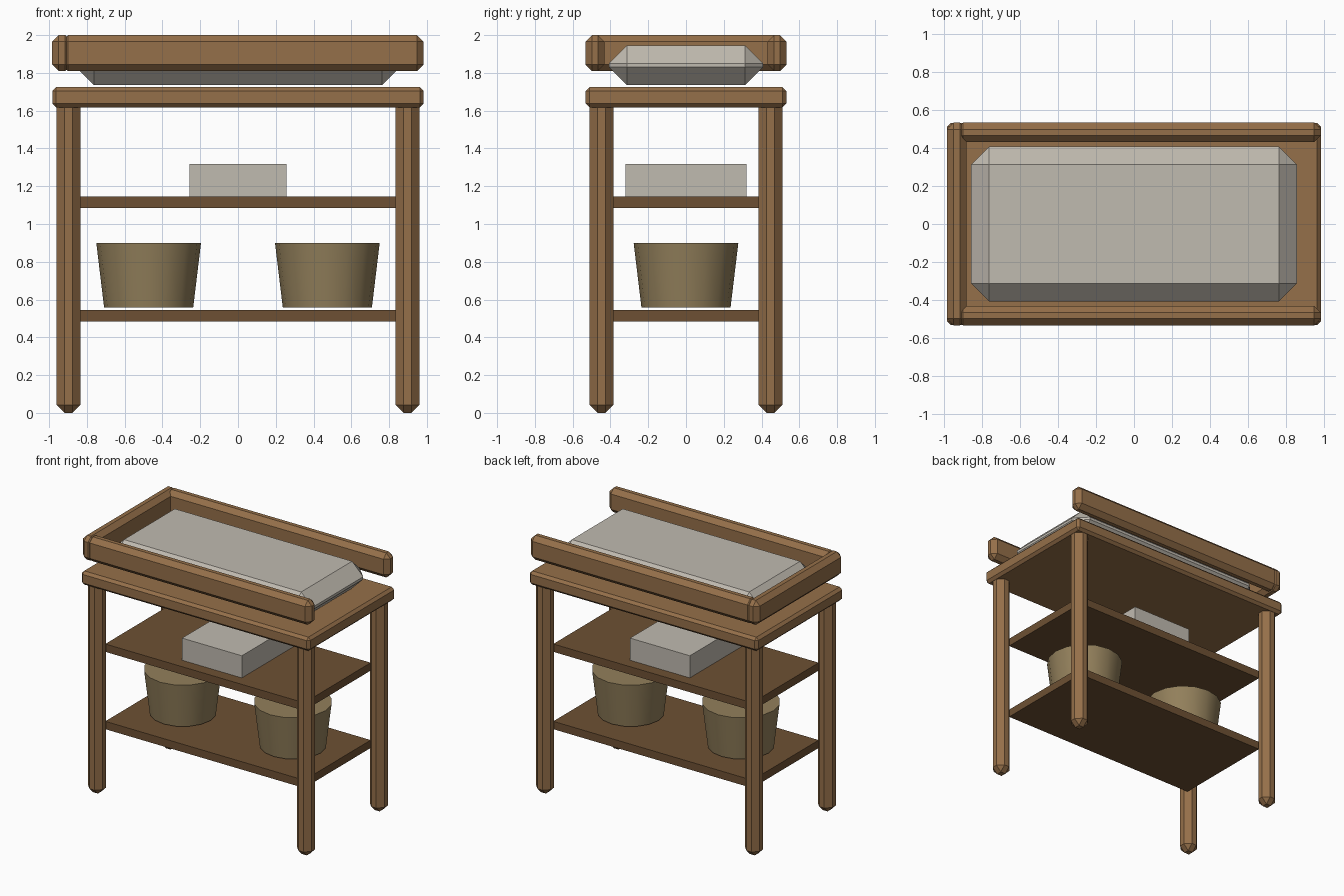
import bpy

if "Cube" in bpy.data.objects:
    bpy.data.objects.remove(bpy.data.objects["Cube"])


def material(name, rgb):
    m = bpy.data.materials.new(name)
    m.diffuse_color = (*rgb, 1)
    m.use_nodes = True
    m.node_tree.nodes["Principled BSDF"].inputs["Base Color"].default_value = m.diffuse_color
    return m


wood = material("wood", (0.30, 0.16, 0.067))
dark_wood = material("dark_wood", (0.155, 0.081, 0.033))
wicker = material("wicker", (0.29, 0.215, 0.105))
fabric = material("fabric", (0.53, 0.495, 0.435))


def box(name, x, y, z, mat=None, bevel=0):
    """Box from (min, max) ranges, with optional flat chamfer on every edge."""
    bpy.ops.mesh.primitive_cube_add(size=1)
    ob = bpy.context.object
    ob.name = name
    ob.location = [(a + b) / 2 for a, b in (x, y, z)]
    ob.scale = [b - a for a, b in (x, y, z)]
    bpy.ops.object.transform_apply(location=False, rotation=False, scale=True)
    if mat:
        ob.data.materials.append(mat)
    if bevel:
        mod = ob.modifiers.new("chamfer", 'BEVEL')
        mod.width = bevel
        mod.segments = 1
    return ob


# Legs, chamfered all round and running up into the table top
for sx, side in ((-1, "left"), (1, "right")):
    for sy, end in ((-1, "front"), (1, "back")):
        cx, cy = sx * 0.898, sy * 0.447
        box(f"{end}_{side}_leg", (cx - 0.063, cx + 0.063),
            (cy - 0.063, cy + 0.063), (0, 1.665), wood, 0.042)

# Table top
box("table_top", (-0.983, 0.983), (-0.532, 0.532), (1.618, 1.724), wood, 0.02)

# Shelves, corners meeting the inner chamfers of the legs
for name, top in (("lower_shelf", 0.544), ("upper_shelf", 1.145)):
    box(name, (-0.855, 0.855), (-0.408, 0.408), (top - 0.061, top), dark_wood)

# Raised rails: front, back and left end, open on the right
for sy, name in ((-1, "front_rail"), (1, "back_rail")):
    c = sy * 0.482
    box(name, (-0.935, 0.983), (c - 0.051, c + 0.051), (1.81, 2.0), wood, 0.035)
box("left_end_rail", (-0.984, -0.88), (-0.533, 0.533), (1.81, 2.0), wood, 0.035)

# Padded mat
box("changing_pad", (-0.857, 0.857), (-0.408, 0.408), (1.735, 1.945), fabric, 0.095)

# Folded stack on the upper shelf
box("folded_stack", (-0.257, 0.257), (-0.32, 0.32), (1.145, 1.317), fabric)

# Tapered baskets on the lower shelf
for sx, side in ((-1, "left"), (1, "right")):
    bpy.ops.mesh.primitive_cone_add(vertices=16, radius1=0.236, radius2=0.277,
                                    depth=0.34, location=(sx * 0.473, 0, 0.729))
    basket = bpy.context.object
    basket.name = f"{side}_basket"
    basket.data.materials.append(wicker)
    bpy.ops.object.shade_smooth_by_angle()
